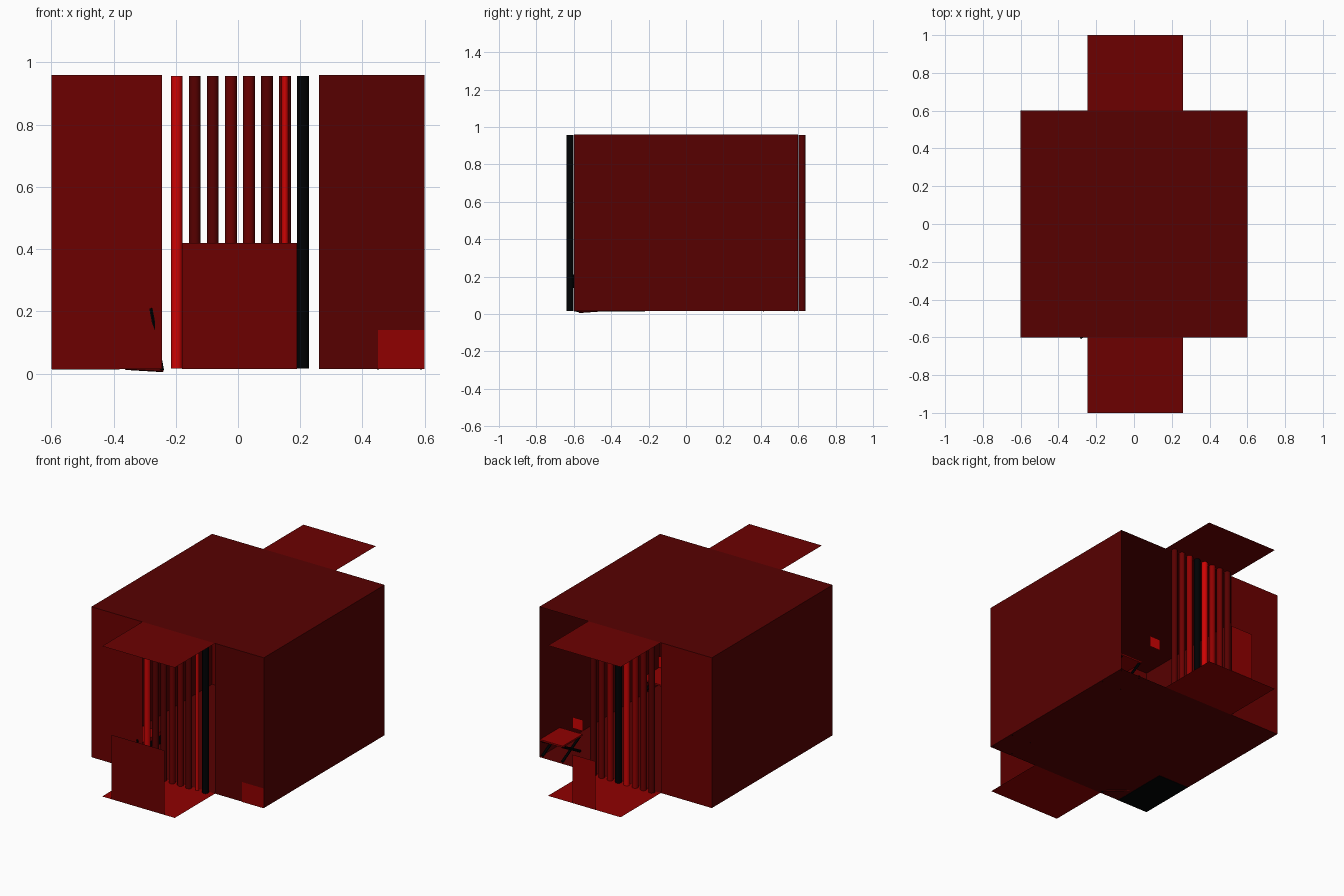
import bpy
from mathutils import Vector

cube = bpy.data.objects.get("Cube")
if cube:
    bpy.data.objects.remove(cube, do_unlink=True)


def material(name, colour):
    m = bpy.data.materials.new(name)
    m.use_nodes = True
    m.diffuse_color = (*colour, 1)
    m.node_tree.nodes["Principled BSDF"].inputs["Base Color"].default_value = (*colour, 1)
    return m


DARK = material("dark red", (0.095, 0, 0))
MID = material("mid red", (0.15, 0, 0))
RICH = material("rich red", (0.28, 0, 0))
BRIGHT = material("bright red", (0.62, 0.001, 0.001))
BLACK = material("near black", (0, 0.0005, 0.001))

FLOOR, ROOF, HALF, END = 0.015, 0.96, 0.6, 1.0
DOOR_A, DOOR_B = -0.245, 0.26


def sheet(name, lo, hi, mat):
    """Flat rectangle; one of the three axes has zero extent."""
    axis = min(range(3), key=lambda i: abs(hi[i] - lo[i]))
    a, b = [i for i in range(3) if i != axis]
    corners = []
    for u, v in ((lo, lo), (hi, lo), (hi, hi), (lo, hi)):
        p = list(lo)
        p[a], p[b] = u[a], v[b]
        corners.append(p)
    mesh = bpy.data.meshes.new(name)
    mesh.from_pydata(corners, [], [(0, 1, 2, 3)])
    mesh.materials.append(mat)
    ob = bpy.data.objects.new(name, mesh)
    bpy.context.collection.objects.link(ob)


def block(name, lo, hi, mat):
    lo, hi = Vector(lo), Vector(hi)
    bpy.ops.mesh.primitive_cube_add(size=1, location=(lo + hi) / 2)
    ob = bpy.context.object
    ob.name = name
    ob.scale = hi - lo
    ob.data.materials.append(mat)


def rod(name, p, q, radius, mat, sides=6):
    p, q = Vector(p), Vector(q)
    bpy.ops.mesh.primitive_cylinder_add(vertices=sides, radius=radius,
                                        depth=(q - p).length, location=(p + q) / 2)
    ob = bpy.context.object
    ob.name = name
    ob.rotation_euler = (q - p).to_track_quat("Z", "Y").to_euler()
    ob.data.materials.append(mat)


# Room shell
sheet("floor", (-HALF, -HALF, FLOOR), (HALF, HALF, FLOOR), DARK)
sheet("roof", (-HALF, -HALF, ROOF), (HALF, HALF, ROOF), DARK)
for side, x in (("left", HALF), ("right", -HALF)):
    sheet(side + "_wall", (x, -HALF, FLOOR), (x, HALF, ROOF), DARK)
sheet("front_right_wall", (-HALF, -HALF, FLOOR), (DOOR_A, -HALF, ROOF), MID)
sheet("front_left_wall", (DOOR_B, -HALF, FLOOR), (HALF, -HALF, ROOF), DARK)
sheet("back_right_wall", (-HALF, HALF, FLOOR), (DOOR_A, HALF, ROOF), MID)

# Porch floors and canopies at both ends
for side, s in (("front", -1), ("back", 1)):
    y0, y1 = sorted((s * HALF, s * END))
    sheet(side + "_porch", (DOOR_A, y0, FLOOR), (DOOR_B, y1, FLOOR), RICH)
    sheet(side + "_canopy", (DOOR_A, y0, ROOF), (DOOR_B, y1, ROOF), MID)

# Standing panels at the porch ends
sheet("front_panel", (-0.18, -END, FLOOR), (0.19, -END, 0.42), MID)
sheet("back_panel", (-0.07, END, FLOOR), (0.09, END, 0.32), RICH)

# Hanging strips across the doorways; one front strip is slimmer
front_strips = (BRIGHT, DARK, DARK, MID, MID, DARK, BRIGHT, BLACK)
back_strips = (DARK, MID, RICH, BRIGHT, BLACK, RICH, MID, DARK)
for side, y, mats in (("front", -0.621, front_strips), ("back", 0.621, back_strips)):
    for i, mat in enumerate(mats):
        x = -0.197 + i * 0.058
        radius = 0.011 if (side, i) == ("front", 6) else 0.019
        rod(f"{side}_strip_{i + 1}", (x, y, FLOOR + 0.002), (x, y, ROOF - 0.004), radius, mat, 12)
        bpy.ops.object.shade_smooth_by_angle()

# Folding tables with crossed legs in both left corners
for side, s in (("front", -1), ("back", 1)):
    near, far = sorted((s * 0.4, s * 0.597))
    block(side + "_table_top", (0.44, near, 0.115), (0.598, far, 0.125), RICH)
    for x in (0.45, 0.588):
        rod(side + "_table_leg", (x, near + 0.01, 0.02), (x, far - 0.01, 0.115), 0.008, BLACK)
        rod(side + "_table_leg", (x, far - 0.01, 0.02), (x, near + 0.01, 0.115), 0.008, BLACK)

# Plate low on the front wall, and small cards by the tables
sheet("wall_plate", (0.45, -0.603, FLOOR), (0.6, -0.603, 0.14), RICH)
sheet("back_card", (0.3, 0.594, 0.255), (0.375, 0.594, 0.325), BRIGHT)
sheet("front_card", (0.53, -0.58, 0.13), (0.597, -0.58, 0.2), BRIGHT)

# Low bed in the front corner
block("bed_base", (-0.598, -0.598, 0.013), (-0.38, -0.22, 0.07), BLACK)
block("bed_cover", (-0.598, -0.598, 0.07), (-0.38, -0.22, 0.09), RICH)

# Tipped folding chair by the doorway, its post leaning through the wall
block("chair_seat", (-0.36, -0.58, 0.1), (-0.26, -0.48, 0.11), MID)
rod("chair_back_post", (-0.28, -0.602, 0.21), (-0.243, -0.58, 0.012), 0.006, BLACK)
rod("chair_foot_rail", (-0.36, -0.47, 0.018), (-0.243, -0.57, 0.011), 0.006, DARK)
for y in (-0.57, -0.49):
    rod("chair_leg", (-0.36, y, 0.02), (-0.26, y, 0.1), 0.006, BLACK)
